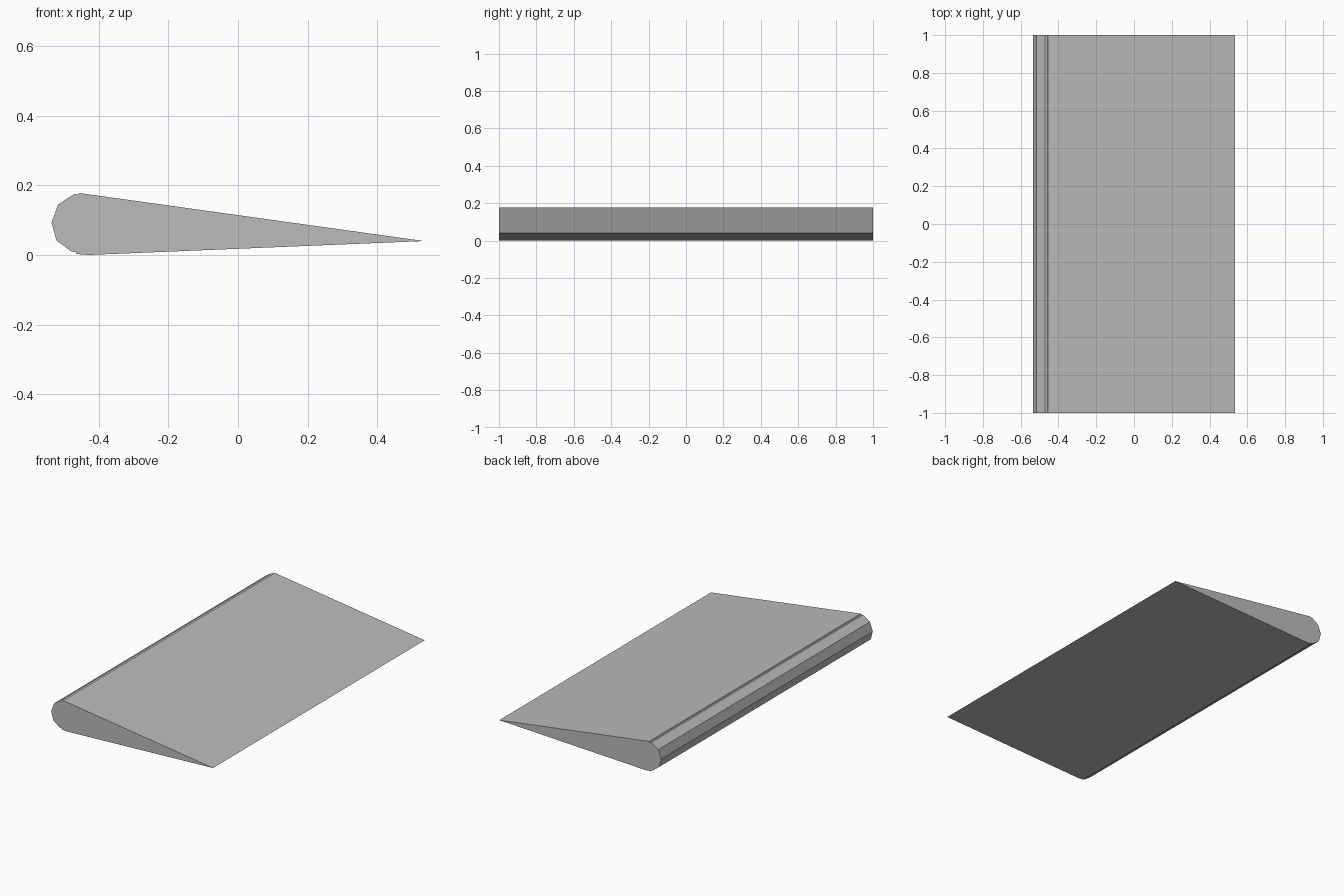
import bpy
import bmesh

cube = bpy.data.objects.get("Cube")
if cube:
    bpy.data.objects.remove(cube, do_unlink=True)

HALF_SPAN = 1.0

# Plain grey surface
grey = bpy.data.materials.new("plain grey")
grey.use_nodes = True
colour = (0.5, 0.5, 0.5, 1)
grey.diffuse_color = colour
grey.node_tree.nodes["Principled BSDF"].inputs["Base Color"].default_value = colour

# Cross-section in x and z: sharp trailing edge, faceted nose, small lips
trailing_edge = [(0.535, 0.04)]
upper_lip = [(-0.456, 0.178), (-0.459, 0.173)]
nose = [(-0.471, 0.175), (-0.517, 0.145), (-0.536, 0.093),
        (-0.522, 0.042), (-0.479, 0.01)]
lower_lip = [(-0.464, 0.008), (-0.465, 0.003), (-0.43, 0.0)]
section = trailing_edge + upper_lip + nose + lower_lip


def extrude_section(name, points, half_span, material):
    """Extrude a cross-section along y into a closed, flat-shaded solid."""
    bm = bmesh.new()
    face = bm.faces.new([bm.verts.new((x, -half_span, z)) for x, z in points])
    result = bmesh.ops.extrude_face_region(bm, geom=[face], use_keep_orig=True)
    moved = [v for v in result["geom"] if isinstance(v, bmesh.types.BMVert)]
    bmesh.ops.translate(bm, vec=(0, 2 * half_span, 0), verts=moved)
    bmesh.ops.recalc_face_normals(bm, faces=bm.faces)
    mesh = bpy.data.meshes.new(name)
    bm.to_mesh(mesh)
    bm.free()
    mesh.materials.append(material)
    obj = bpy.data.objects.new(name, mesh)
    bpy.context.collection.objects.link(obj)
    return obj


# Tapered panel with its rounded leading edge
extrude_section("wing_flap", section, HALF_SPAN, grey)
